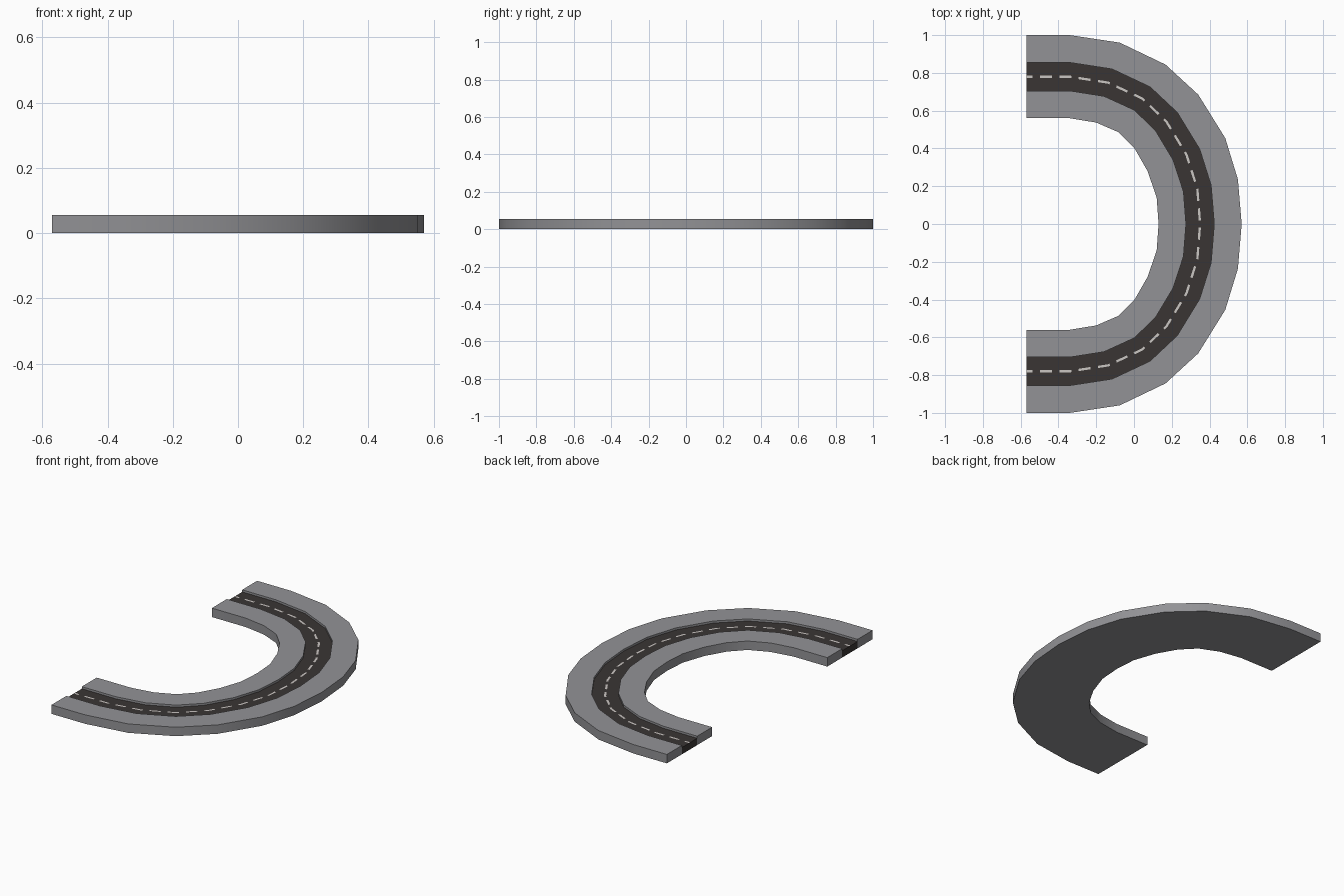
import bpy, bmesh
from mathutils import Vector

if "Cube" in bpy.data.objects:
    bpy.data.objects.remove(bpy.data.objects["Cube"])

TOP, ROAD = 0.055, 0.042

# half outline of the bend, from its apex to the straight end (outer and inner rim)
OUTER = [(.57, 0), (.55, .237), (.483, .455), (.34, .685), (.167, .844), (-.075, .96), (-.34, 1), (-.57, 1)]
INNER = [(.13, 0), (.12, .14), (.072, .28), (.003, .4), (-.08, .485), (-.2, .537), (-.34, .56), (-.57, .56)]


def mirrored(half):
    pts = [Vector((x, y, 0)) for x, y in half]
    return [Vector((p.x, -p.y, 0)) for p in reversed(pts[1:])] + pts


outer, inner = mirrored(OUTER), mirrored(INNER)


def material(name, rgb):
    m = bpy.data.materials.new(name)
    m.diffuse_color = (*rgb, 1)
    m.use_nodes = True
    m.node_tree.nodes["Principled BSDF"].inputs["Base Color"].default_value = m.diffuse_color
    return m


def finish(bm, name, mats):
    bmesh.ops.recalc_face_normals(bm, faces=bm.faces)
    me = bpy.data.meshes.new(name)
    bm.to_mesh(me)
    bm.free()
    for m in mats:
        me.materials.append(m)
    ob = bpy.data.objects.new(name, me)
    bpy.context.collection.objects.link(ob)
    return ob


grey = material("pavement_grey", (0.29, 0.29, 0.305))
dark = material("asphalt", (0.042, 0.036, 0.034))
pale = material("paint", (0.6, 0.57, 0.55))

# road section: pavement, recessed carriageway, pavement (fraction across, height)
A, B = 0.33, 0.67
section = [(0, 0), (0, TOP), (A, TOP), (A, ROAD), (B, ROAD), (B, TOP), (1, TOP), (1, 0), (B, 0), (A, 0)]
bm = bmesh.new()
rings = [[bm.verts.new(o.lerp(i, f) + Vector((0, 0, z))) for f, z in section]
         for o, i in zip(outer, inner)]
for r, s in zip(rings, rings[1:]):
    for k in range(len(section)):
        n = (k + 1) % len(section)
        face = bm.faces.new((r[k], r[n], s[n], s[k]))
        face.material_index = 1 if k == 3 else 0
# end caps, dark across the carriageway
for r in (rings[0], rings[-1]):
    bm.faces.new([r[k] for k in (0, 1, 2, 3, 9)])
    bm.faces.new([r[k] for k in (9, 3, 4, 8)]).material_index = 1
    bm.faces.new([r[k] for k in (8, 4, 5, 6, 7)])
road = finish(bm, "curved_road", [grey, dark])
bpy.context.view_layer.objects.active = road
road.select_set(True)
bpy.ops.object.shade_smooth_by_angle(angle=0.5)

# dashed centre line
centre = [o.lerp(i, 0.5) for o, i in zip(outer, inner)]
dist = [0.0]
for p, q in zip(centre, centre[1:]):
    dist.append(dist[-1] + (q - p).length)


def along(d):
    k = next(j for j in range(len(centre) - 1) if d <= dist[j + 1] + 1e-6)
    t = (d - dist[k]) / (dist[k + 1] - dist[k])
    side = (outer[k] - inner[k]).lerp(outer[k + 1] - inner[k + 1], t).normalized()
    return centre[k].lerp(centre[k + 1], t) + Vector((0, 0, ROAD + 0.0015)), side * 0.006


bm = bmesh.new()
count = 27
pitch = dist[-1] / count
for n in range(count + 1):
    a, b = max(0, n * pitch - 0.032), min(dist[-1], n * pitch + 0.032)
    stops = [a] + [d for d in dist if a < d < b] + [b]
    rows = []
    for d in stops:
        p, s = along(d)
        rows.append((bm.verts.new(p + s), bm.verts.new(p - s)))
    for (p, q), (r, s) in zip(rows, rows[1:]):
        bm.faces.new((p, q, s, r))
finish(bm, "centre_line_dashes", [pale])
